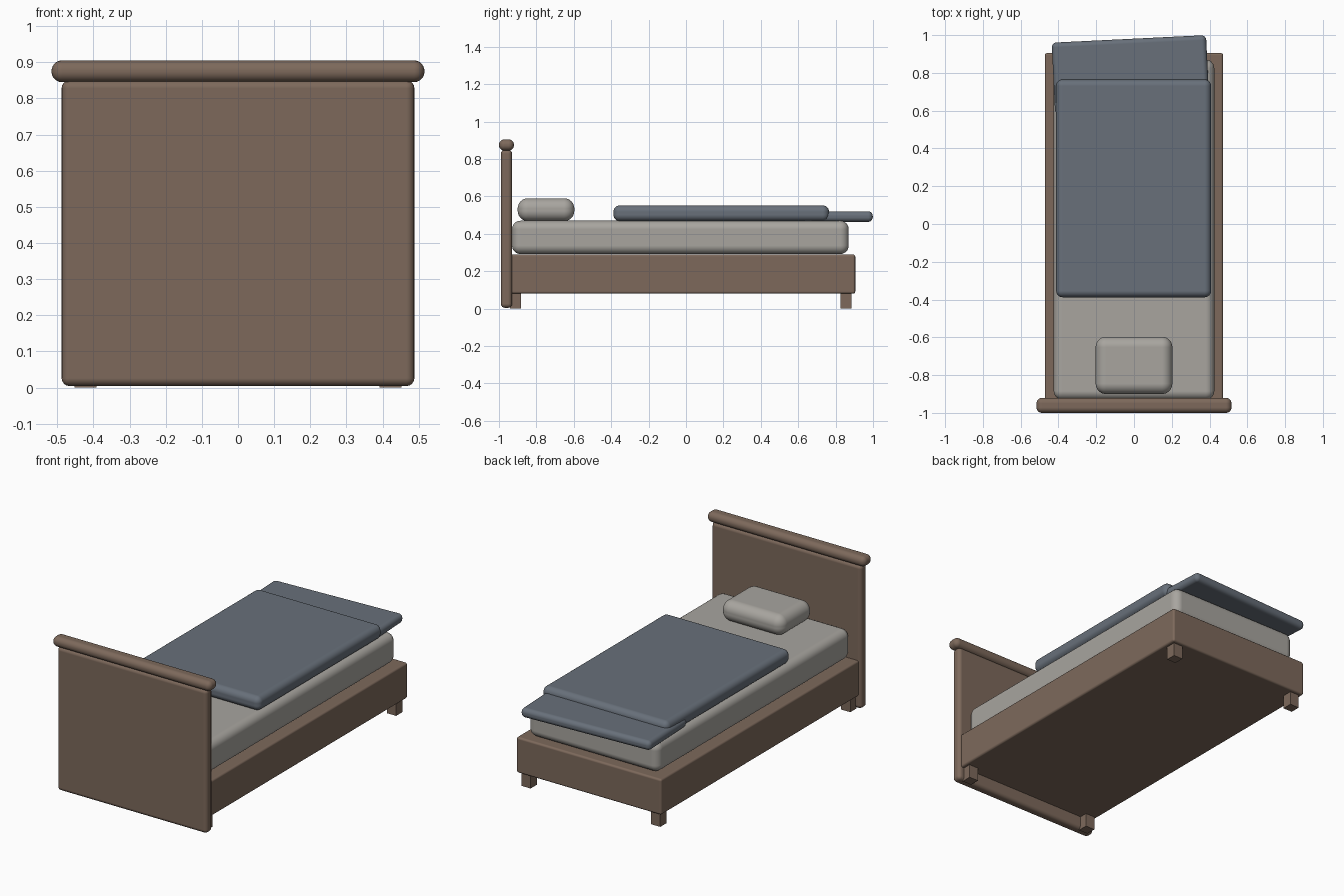
import bpy
from math import radians

cube = bpy.data.objects.get("Cube")
if cube:
    bpy.data.objects.remove(cube, do_unlink=True)


def material(name, rgb):
    mat = bpy.data.materials.new(name)
    mat.use_nodes = True
    colour = (*rgb, 1)
    mat.diffuse_color = colour
    mat.node_tree.nodes["Principled BSDF"].inputs["Base Color"].default_value = colour
    return mat


wood = material("brown wood", (0.205, 0.141, 0.105))
linen = material("pale linen", (0.392, 0.376, 0.347))
wool = material("slate blue wool", (0.138, 0.162, 0.195))


def box(name, mat, x, y, z, bevel=0.0, segments=4, turn=0.0):
    """Box spanning the (min, max) pairs, with optional rounded edges."""
    spans = (x, y, z)
    bpy.ops.mesh.primitive_cube_add(size=1, location=[(a + b) / 2 for a, b in spans])
    obj = bpy.context.object
    obj.name = name
    obj.scale = [b - a for a, b in spans]
    bpy.ops.object.transform_apply(location=False, rotation=False, scale=True)
    obj.rotation_euler.z = radians(turn)
    obj.data.materials.append(mat)
    if bevel:
        mod = obj.modifiers.new("rounded edges", 'BEVEL')
        mod.width = bevel
        mod.segments = segments
        mod.harden_normals = True
        bpy.ops.object.shade_smooth()
    return obj


# Wooden bedstead
box("headboard", wood, (-0.488, 0.488), (-0.99, -0.93), (0.004, 0.85), 0.022)
box("headboard_rail", wood, (-0.516, 0.516), (-1.0, -0.92), (0.845, 0.905), 0.029, 6)
box("bed_frame", wood, (-0.472, 0.472), (-0.94, 0.905), (0.08, 0.29), 0.012, 3)

# Four square legs
for side, sx in (("left", 1), ("right", -1)):
    for end, cy in (("front", -0.912), ("back", 0.855)):
        cx = 0.422 * sx
        box(f"{end}_{side}_leg", wood, (cx - 0.03, cx + 0.03),
            (cy - 0.03, cy + 0.03), (0, 0.1))

# Bedding
box("mattress", linen, (-0.425, 0.425), (-0.93, 0.87), (0.292, 0.47), 0.045, 6)
box("pillow", linen, (-0.203, 0.203), (-0.9, -0.597), (0.468, 0.59), 0.055, 8)
box("blanket", wool, (-0.412, 0.408), (-0.388, 0.765), (0.468, 0.552), 0.034, 6)
box("blanket_fold", wool, (-0.427, 0.391), (0.6, 0.98), (0.464, 0.52), 0.025, 6, 2.8)
